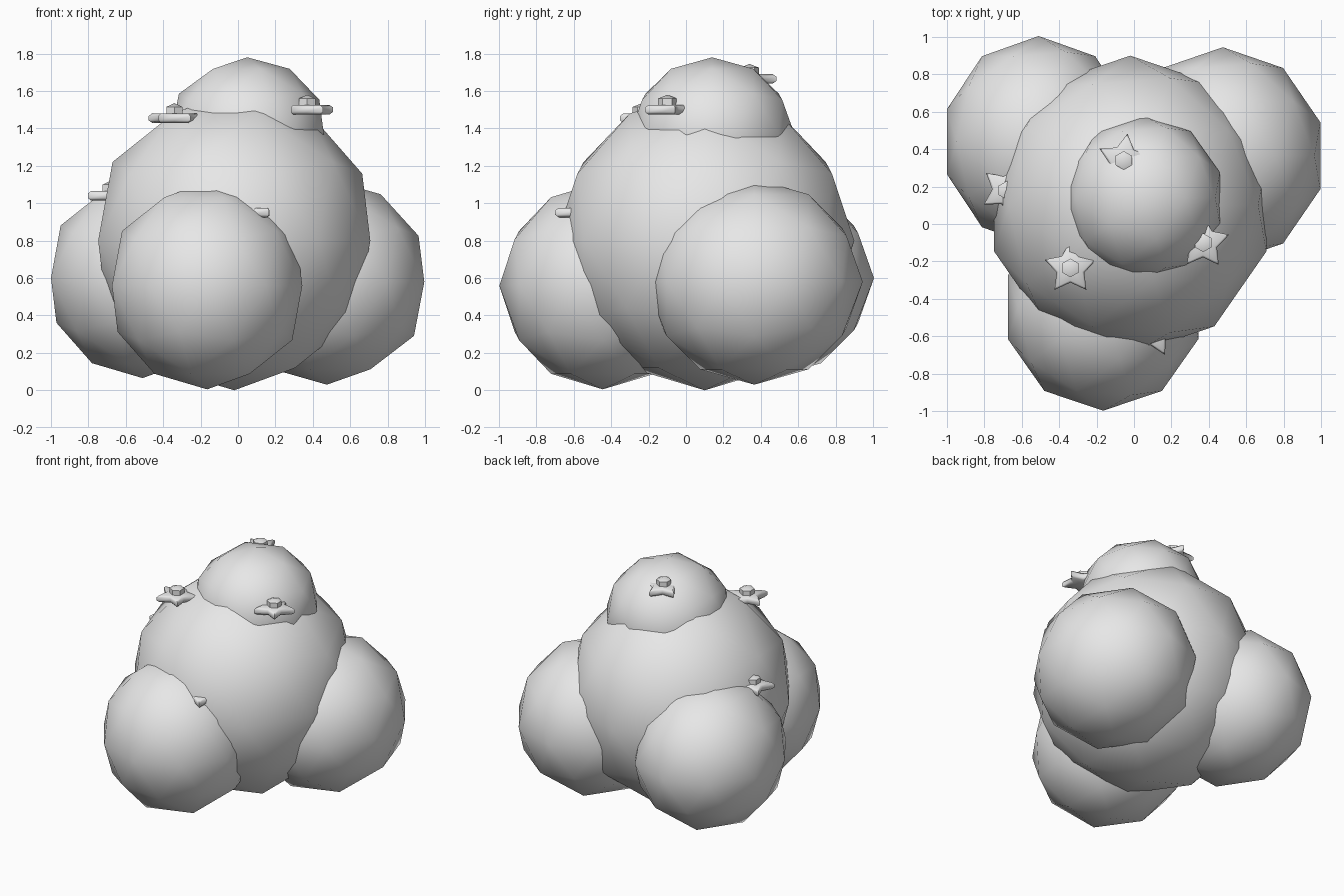
import bpy, bmesh, math

if "Cube" in bpy.data.objects:
    bpy.data.objects.remove(bpy.data.objects["Cube"])

grey = bpy.data.materials.new("pale_grey")
grey.diffuse_color = (0.8, 0.8, 0.8, 1)
grey.use_nodes = True
grey.node_tree.nodes["Principled BSDF"].inputs["Base Color"].default_value = grey.diffuse_color


def finish(bm, name, loc, angle):
    bmesh.ops.recalc_face_normals(bm, faces=bm.faces)
    mesh = bpy.data.meshes.new(name)
    bm.to_mesh(mesh)
    bm.free()
    mesh.materials.append(grey)
    ob = bpy.data.objects.new(name, mesh)
    ob.location = loc
    bpy.context.collection.objects.link(ob)
    bpy.ops.object.select_all(action='DESELECT')
    bpy.context.view_layer.objects.active = ob
    ob.select_set(True)
    bpy.ops.object.shade_smooth_by_angle(angle=math.radians(angle))
    return ob


def clump(name, loc, size):
    """Rounded leaf clump: coarse icosphere with smooth shading."""
    bm = bmesh.new()
    bmesh.ops.create_icosphere(bm, subdivisions=2, radius=1)
    bmesh.ops.scale(bm, vec=size, verts=bm.verts)
    finish(bm, name, loc, 60)


def stack(bm, rings, top=None, bottom=None):
    """Join rings of points, closing each end with a fan."""
    loops = [[bm.verts.new(p) for p in r] for r in rings]
    n = len(loops[0])
    for a, b in zip(loops, loops[1:]):
        for i in range(n):
            j = (i + 1) % n
            bm.faces.new((a[i], a[j], b[j], b[i]))
    for loop, z in ((loops[0], bottom), (loops[-1], top)):
        c = bm.verts.new((0, 0, z))
        for i in range(n):
            bm.faces.new((loop[i], loop[(i + 1) % n], c))


def star_ring(outer, inner, z, turn):
    return [((outer, inner)[i % 2] * math.cos(turn + i * math.pi / 5),
             (outer, inner)[i % 2] * math.sin(turn + i * math.pi / 5), z)
            for i in range(10)]


def flower(number, loc, tip_angle):
    turn = math.radians(tip_angle)
    # star petals with a bevelled rim
    bm = bmesh.new()
    stack(bm, [star_ring(0.125, 0.066, -0.025, turn),
               star_ring(0.145, 0.078, -0.012, turn),
               star_ring(0.145, 0.078, 0.012, turn),
               star_ring(0.125, 0.066, 0.025, turn)], top=0.025, bottom=-0.025)
    finish(bm, f"flower_petals_{number}", loc, 60)
    # six-sided centre with a shallow peak
    bm = bmesh.new()
    hexagon = [(0.05 * math.sin(i * math.pi / 3), 0.05 * math.cos(i * math.pi / 3)) for i in range(6)]
    stack(bm, [[(x, y, z) for x, y in hexagon] for z in (0.015, 0.06)], top=0.08, bottom=0.015)
    finish(bm, f"flower_centre_{number}", loc, 30)


# leaf clumps
clump("main_clump", (-0.02, 0.10, 0.80), (0.765, 0.80, 0.80))
clump("top_clump", (0.05, 0.14, 1.37), (0.43, 0.44, 0.41))
clump("front_clump", (-0.165, -0.445, 0.56), (0.535, 0.553, 0.555))
clump("right_clump", (0.475, 0.365, 0.58), (0.548, 0.58, 0.55))
clump("left_clump", (-0.51, 0.44, 0.60), (0.515, 0.565, 0.535))

# flowers, partly sunk into the clumps
for n, (loc, tip) in enumerate([((-0.34, -0.235, 1.455), 90),
                                ((0.37, -0.10, 1.50), 17),
                                ((-0.055, 0.34, 1.665), 82),
                                ((-0.68, 0.18, 1.04), 140),
                                ((0.10, -0.57, 0.95), -63)], 1):
    flower(n, loc, tip)
